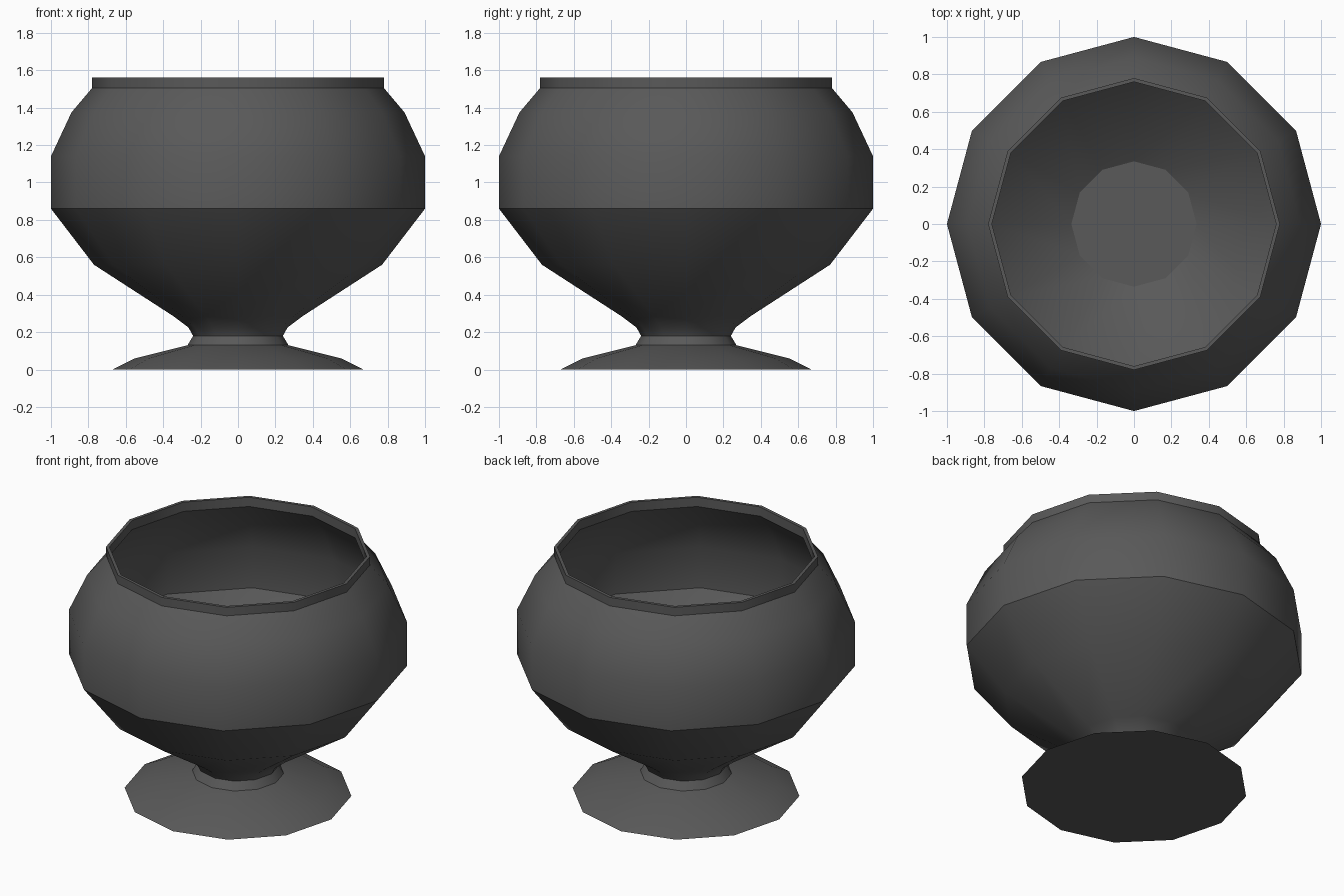
import bpy, bmesh, math

if "Cube" in bpy.data.objects:
    bpy.data.objects.remove(bpy.data.objects["Cube"])

SIDES = 12

grey = bpy.data.materials.new("dark_grey")
grey.diffuse_color = (0.1, 0.1, 0.1, 1)
grey.use_nodes = True
grey.node_tree.nodes["Principled BSDF"].inputs["Base Color"].default_value = grey.diffuse_color


def lathe(name, profile):
    """Spin a (radius, height) profile; zero radius closes onto the axis."""
    bm = bmesh.new()
    rings = []
    for r, z in profile:
        rings.append([bm.verts.new((r * math.cos(math.tau * i / SIDES),
                                    r * math.sin(math.tau * i / SIDES), z))
                      for i in range(SIDES)])
    for a, b in zip(rings, rings[1:]):
        for i in range(SIDES):
            j = (i + 1) % SIDES
            bm.faces.new((a[i], a[j], b[j], b[i]))
    # flat caps: underside of foot and floor of bowl
    bm.faces.new(rings[0][::-1])
    bm.faces.new(rings[-1])
    mesh = bpy.data.meshes.new(name)
    bm.to_mesh(mesh)
    bm.free()
    mesh.materials.append(grey)
    obj = bpy.data.objects.new(name, mesh)
    bpy.context.collection.objects.link(obj)
    bpy.context.view_layer.objects.active = obj
    obj.select_set(True)
    bpy.ops.object.shade_smooth_by_angle(angle=math.radians(31))
    obj.select_set(False)
    return obj


# foot and stem, outer bowl, rim, then the inner wall down to the floor
lathe("footed_bowl", [
    (0.67, 0), (0.55, 0.06), (0.27, 0.13), (0.24, 0.18), (0.265, 0.225),
    (0.345, 0.285), (0.77, 0.56), (1, 0.86), (1, 1.14), (0.89, 1.375),
    (0.78, 1.505), (0.78, 1.56),
    (0.76, 1.56), (0.76, 1.50), (0.87, 1.365), (0.98, 1.135), (0.98, 0.87),
    (0.76, 0.58), (0.335, 0.305)])
